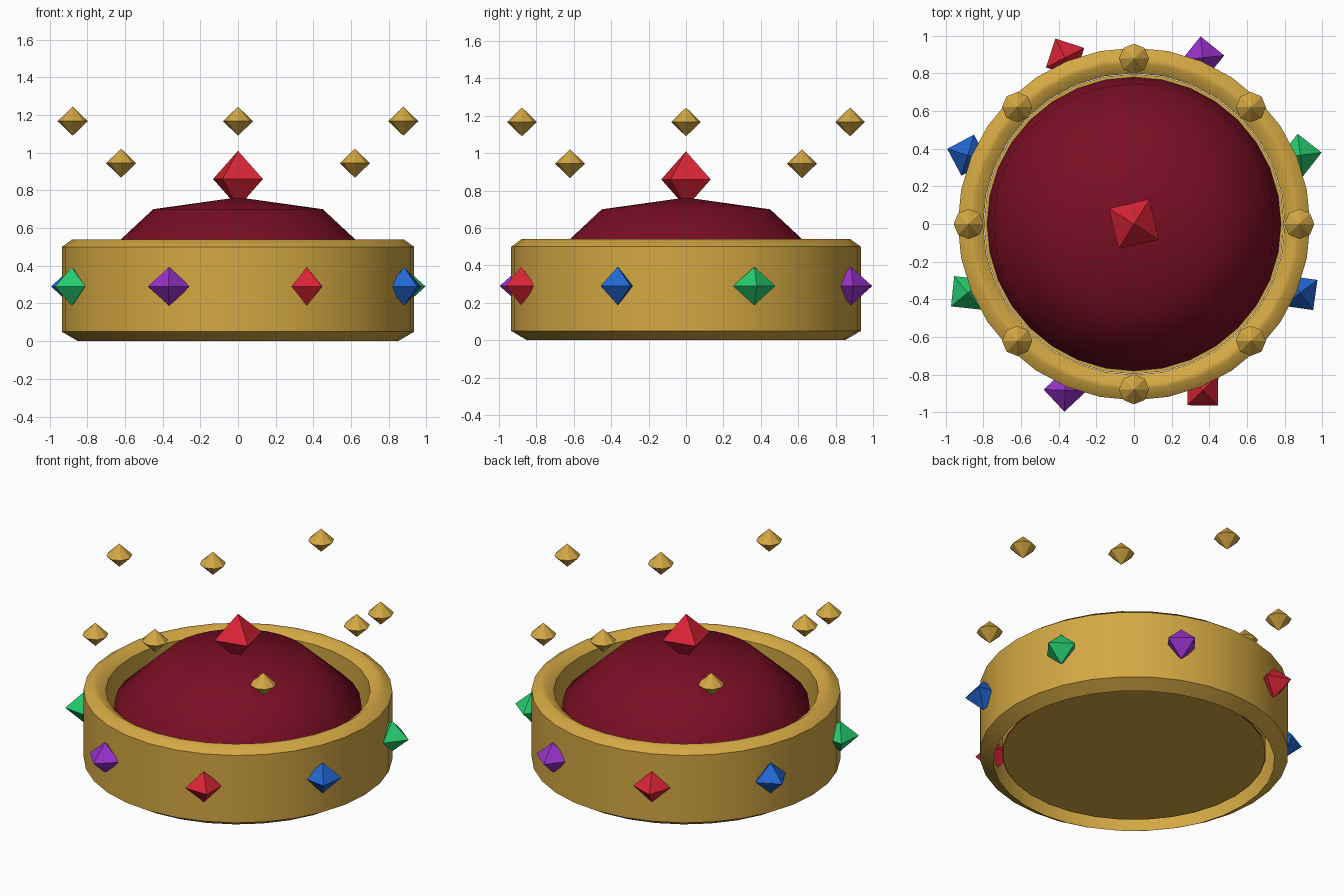
import bpy, bmesh, math

if "Cube" in bpy.data.objects:
    bpy.data.objects.remove(bpy.data.objects["Cube"])


def srgb(*c):
    return tuple(((v / 255 + 0.055) / 1.055) ** 2.4 if v > 10 else v / 255 / 12.92 for v in c) + (1,)


def material(name, *rgb):
    m = bpy.data.materials.new(name)
    m.diffuse_color = srgb(*rgb)
    m.use_nodes = True
    m.node_tree.nodes["Principled BSDF"].inputs["Base Color"].default_value = m.diffuse_color
    return m


gold = material("gold", 212, 168, 67)
velvet = material("dark_red_velvet", 122, 14, 36)
red = material("red_gem", 220, 36, 54)
green = material("green_gem", 38, 204, 112)
blue = material("blue_gem", 34, 104, 212)
purple = material("purple_gem", 153, 50, 204)


def finish(bm, name, mat, smooth=None):
    me = bpy.data.meshes.new(name)
    bm.normal_update()
    bm.to_mesh(me)
    bm.free()
    me.materials.append(mat)
    ob = bpy.data.objects.new(name, me)
    bpy.context.collection.objects.link(ob)
    if smooth:
        bpy.ops.object.select_all(action='DESELECT')
        ob.select_set(True)
        bpy.context.view_layer.objects.active = ob
        bpy.ops.object.shade_smooth_by_angle(angle=math.radians(smooth))
    return ob


def lathe(name, profile, mat, n=32, smooth=50):
    """Spin a (radius, z) profile, listed from bottom outside to top inside."""
    bm = bmesh.new()
    rings = []
    for r, z in profile:
        count = n if r > 0 else 1
        rings.append([bm.verts.new((r * math.cos(2 * math.pi * i / n),
                                    r * math.sin(2 * math.pi * i / n), z)) for i in range(count)])
    for a, b in zip(rings, rings[1:]):
        for i in range(n):
            j = (i + 1) % n
            if len(b) == 1:
                bm.faces.new((a[i], a[j], b[0]))
            else:
                bm.faces.new((a[i], a[j], b[j], b[i]))
    return finish(bm, name, mat, smooth)


def gem(name, loc, r, h, sides, turn, mat):
    """Double pyramid."""
    bm = bmesh.new()
    top = bm.verts.new((0, 0, h))
    low = bm.verts.new((0, 0, -h))
    ring = [bm.verts.new((r * math.cos(turn + 2 * math.pi * i / sides),
                          r * math.sin(turn + 2 * math.pi * i / sides), 0)) for i in range(sides)]
    for i in range(sides):
        j = (i + 1) % sides
        bm.faces.new((ring[i], ring[j], top))
        bm.faces.new((ring[j], ring[i], low))
    finish(bm, name, mat).location = loc


# Hollow band with rounded rim, open underneath
lathe("band", [(0.85, 0), (0.935, 0.05), (0.935, 0.5), (0.88, 0.54),
               (0.855, 0.54), (0.8, 0.5), (0.8, 0.05)], gold)

# Floor disc inside the band
bm = bmesh.new()
bmesh.ops.create_circle(bm, cap_ends=True, segments=32, radius=0.797)
bmesh.ops.translate(bm, verts=bm.verts, vec=(0, 0, 0.05))
bmesh.ops.reverse_faces(bm, faces=bm.faces)
finish(bm, "floor_disc", gold)

# Velvet cushion
lathe("cushion", [(0.78, 0.055), (0.745, 0.425), (0.45, 0.70), (0, 0.763)], velvet, smooth=60)

# Large gem on top
gem("top_gem", (0, 0, 0.86), 0.156, 0.15, 4, math.radians(58), red)

# Gems around the band, each with its own turn
turns = [7, 6, 27, 73, 39, -2, 44, 37]
colours = [green, purple, red, blue]
for k, t in enumerate(turns):
    a = math.radians(22.5 + 45 * k)
    gem(f"band_gem_{k}", (0.955 * math.cos(a), 0.955 * math.sin(a), 0.29),
        0.114, 0.102, 4, math.radians(t), colours[k % 4])

# Floating gold beads, alternating high and low
for k in range(8):
    a = math.radians(45 * k)
    gem(f"bead_{k}", (0.877 * math.cos(a), 0.877 * math.sin(a), 0.944 if k % 2 else 1.167),
        0.08, 0.077, 8, 0, gold)
